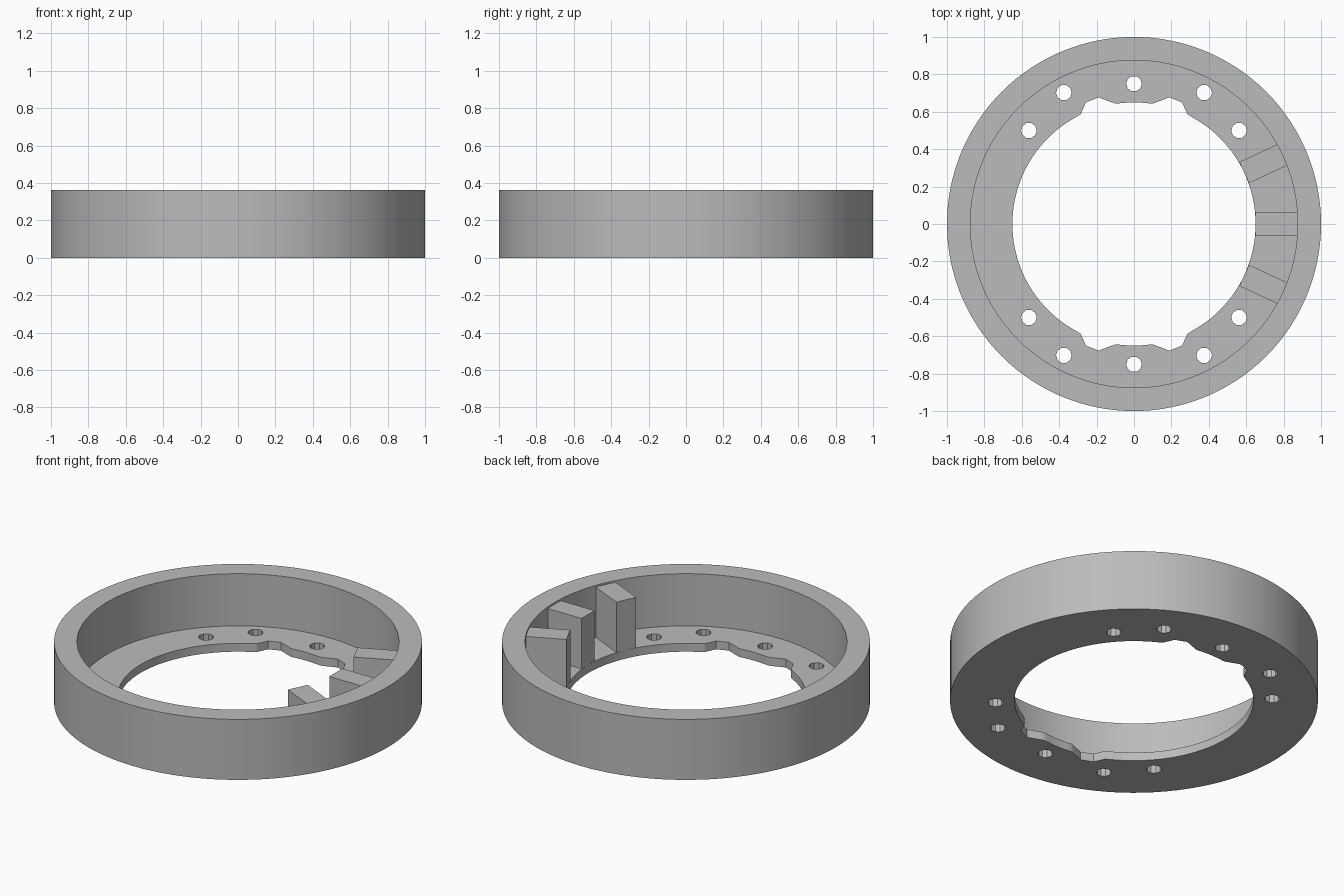
import bpy, bmesh
from math import cos, sin, tau, radians, atan2, hypot

if "Cube" in bpy.data.objects:
    bpy.data.objects.remove(bpy.data.objects["Cube"])

HEIGHT, FLOOR, RIB_TOP = 0.363, 0.05, 0.352
OUTER, INNER, BORE = 1.0, 0.875, 0.65

grey = bpy.data.materials.new("plain grey")
grey.use_nodes = True
grey.diffuse_color = (0.5, 0.5, 0.5, 1)
grey.node_tree.nodes["Principled BSDF"].inputs["Base Color"].default_value = (0.5, 0.5, 0.5, 1)


def circle(radius, sides, x=0, y=0):
    return [(x + radius * cos(tau * i / sides), y + radius * sin(tau * i / sides))
            for i in range(sides)]


def plate(name, outlines, bottom, top):
    """Extrude a filled 2D shape; the outlines after the first are holes."""
    curve = bpy.data.curves.new(name, "CURVE")
    curve.dimensions, curve.fill_mode = "2D", "BOTH"
    curve.extrude = (top - bottom) / 2
    for points in outlines:
        spline = curve.splines.new("POLY")
        spline.points.add(len(points) - 1)
        for p, (x, y) in zip(spline.points, points):
            p.co = (x, y, 0, 1)
        spline.use_cyclic_u = True
    source = bpy.data.objects.new(name + "_outline", curve)
    bpy.context.collection.objects.link(source)
    bpy.context.view_layer.update()
    graph = bpy.context.evaluated_depsgraph_get()
    mesh = bpy.data.meshes.new_from_object(source.evaluated_get(graph))
    bpy.data.objects.remove(source)

    # Weld the caps to the sides and set the plate at its height
    bm = bmesh.new()
    bm.from_mesh(mesh)
    bmesh.ops.remove_doubles(bm, verts=bm.verts, dist=0.0005)
    bmesh.ops.translate(bm, verts=bm.verts, vec=(0, 0, (bottom + top) / 2))
    bmesh.ops.recalc_face_normals(bm, faces=bm.faces)
    bm.to_mesh(mesh)
    bm.free()
    mesh.materials.clear()
    mesh.materials.append(grey)
    obj = bpy.data.objects.new(name, mesh)
    bpy.context.collection.objects.link(obj)
    bpy.ops.object.select_all(action="DESELECT")
    obj.select_set(True)
    bpy.context.view_layer.objects.active = obj
    bpy.ops.object.shade_smooth_by_angle(angle=radians(25))
    return obj


# Outer wall
plate("outer_wall", [circle(OUTER, 128), circle(INNER, 128)], 0, HEIGHT)

# Central opening: a circle with a pair of notches at the front and back
notch = [(0.285, 0.588), (0.257, 0.65), (0.19, 0.677), (0.11, 0.647)]
notches = [(sx * x, sy * y) for x, y in notch for sx in (1, -1) for sy in (1, -1)]
arc = [p for p in circle(BORE, 128) if abs(p[0]) > 0.29 or abs(p[0]) < 0.1]
opening = sorted(arc + notches, key=lambda p: atan2(p[1], p[0]))

# Floor ring with bolt holes
bolts = [(0, 0.75), (0.375, 0.702), (0.562, 0.5)]
spots = {(sx * x, sy * y) for x, y in bolts for sx in (1, -1) for sy in (1, -1)}
holes = [circle(0.042, 10, x, y) for x, y in sorted(spots)]
plate("floor_ring", [circle(INNER, 128), opening] + holes, 0, FLOOR)

# Three upright ribs on the +x side
for name, angle in (("front_rib", -25), ("middle_rib", 0), ("back_rib", 25)):
    half = 0.062
    rib = plate(name, [[(BORE, -half), (INNER + 0.01, -half),
                        (INNER + 0.01, half), (BORE, half)]], FLOOR - 0.01, RIB_TOP)
    rib.rotation_euler.z = radians(angle)
